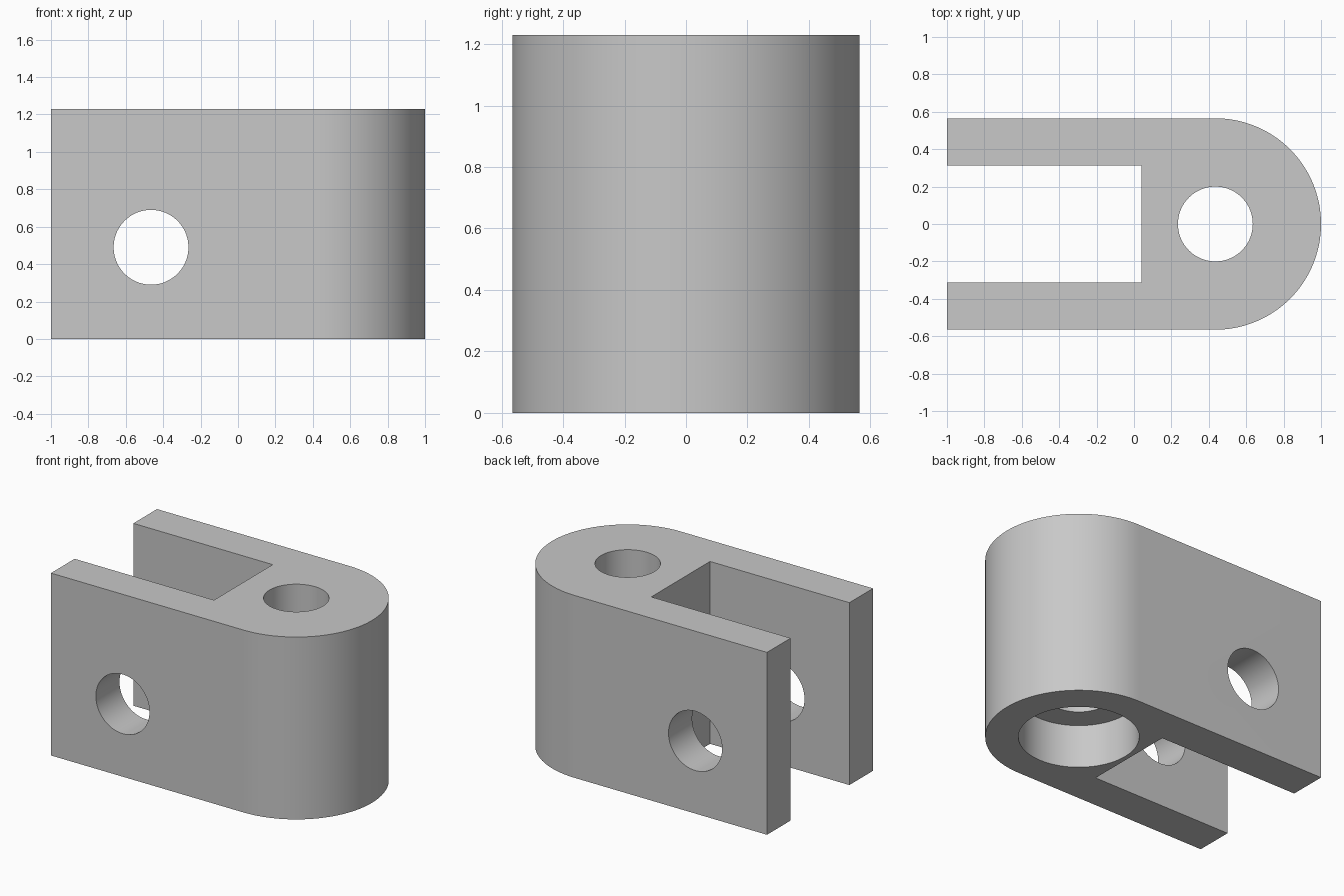
import bpy, bmesh, math
from mathutils import Matrix

if "Cube" in bpy.data.objects:
    bpy.data.objects.remove(bpy.data.objects["Cube"])

HEIGHT = 1.23
R = 0.565            # outer half width and nose radius
SLOT = 0.313         # half width of the slot
SLOT_END = 0.04
BORE_X = 1 - R

# Single grey metal
metal = bpy.data.materials.new("grey metal")
metal.use_nodes = True
colour = (0.58, 0.58, 0.58, 1)
metal.diffuse_color = colour
metal.node_tree.nodes["Principled BSDF"].inputs["Base Color"].default_value = colour


def make_object(name, bm):
    bmesh.ops.recalc_face_normals(bm, faces=bm.faces)
    mesh = bpy.data.meshes.new(name)
    bm.to_mesh(mesh)
    bm.free()
    mesh.materials.append(metal)
    obj = bpy.data.objects.new(name, mesh)
    bpy.context.collection.objects.link(obj)
    return obj


def drill(target, name, radius, depth, matrix):
    """Cut a round hole of the given depth, centred on the matrix."""
    bm = bmesh.new()
    bmesh.ops.create_cone(bm, cap_ends=True, segments=96, radius1=radius,
                          radius2=radius, depth=depth, matrix=matrix)
    cutter = make_object(name, bm)
    cutter.hide_render = True
    mod = target.modifiers.new(name, 'BOOLEAN')
    mod.operation = 'DIFFERENCE'
    mod.solver = 'EXACT'
    mod.object = cutter
    bpy.context.view_layer.objects.active = target
    bpy.ops.object.modifier_apply(modifier=name)
    bpy.data.objects.remove(cutter)


# Clevis body: two arms joined by a rounded nose, extruded upwards
steps = 72
outline = [(-1, -R)]
for i in range(steps + 1):
    a = math.pi * (i / steps - 0.5)
    outline.append((BORE_X + R * math.cos(a), R * math.sin(a)))
outline += [(-1, R), (-1, SLOT), (SLOT_END, SLOT), (SLOT_END, -SLOT), (-1, -SLOT)]

bm = bmesh.new()
base = bm.faces.new([bm.verts.new((x, y, 0)) for x, y in outline])
top = bmesh.ops.extrude_face_region(bm, geom=[base])
bmesh.ops.translate(bm, vec=(0, 0, HEIGHT),
                    verts=[v for v in top["geom"] if isinstance(v, bmesh.types.BMVert)])
body = make_object("clevis_body", bm)

# Vertical bore, wide counterbore from below, and cross pin hole through both arms
drill(body, "vertical_bore", 0.2, 4, Matrix.Translation((BORE_X, 0, 0)))
drill(body, "counterbore", 0.365, 0.58, Matrix.Translation((BORE_X, 0, 0)))
drill(body, "pin_hole", 0.2, 4,
      Matrix.Translation((-0.465, 0, 0.49)) @ Matrix.Rotation(math.pi / 2, 4, 'X'))

# Smooth round walls, crisp edges
bpy.ops.object.select_all(action='DESELECT')
body.select_set(True)
bpy.context.view_layer.objects.active = body
bpy.ops.object.shade_smooth_by_angle(angle=math.radians(30))
